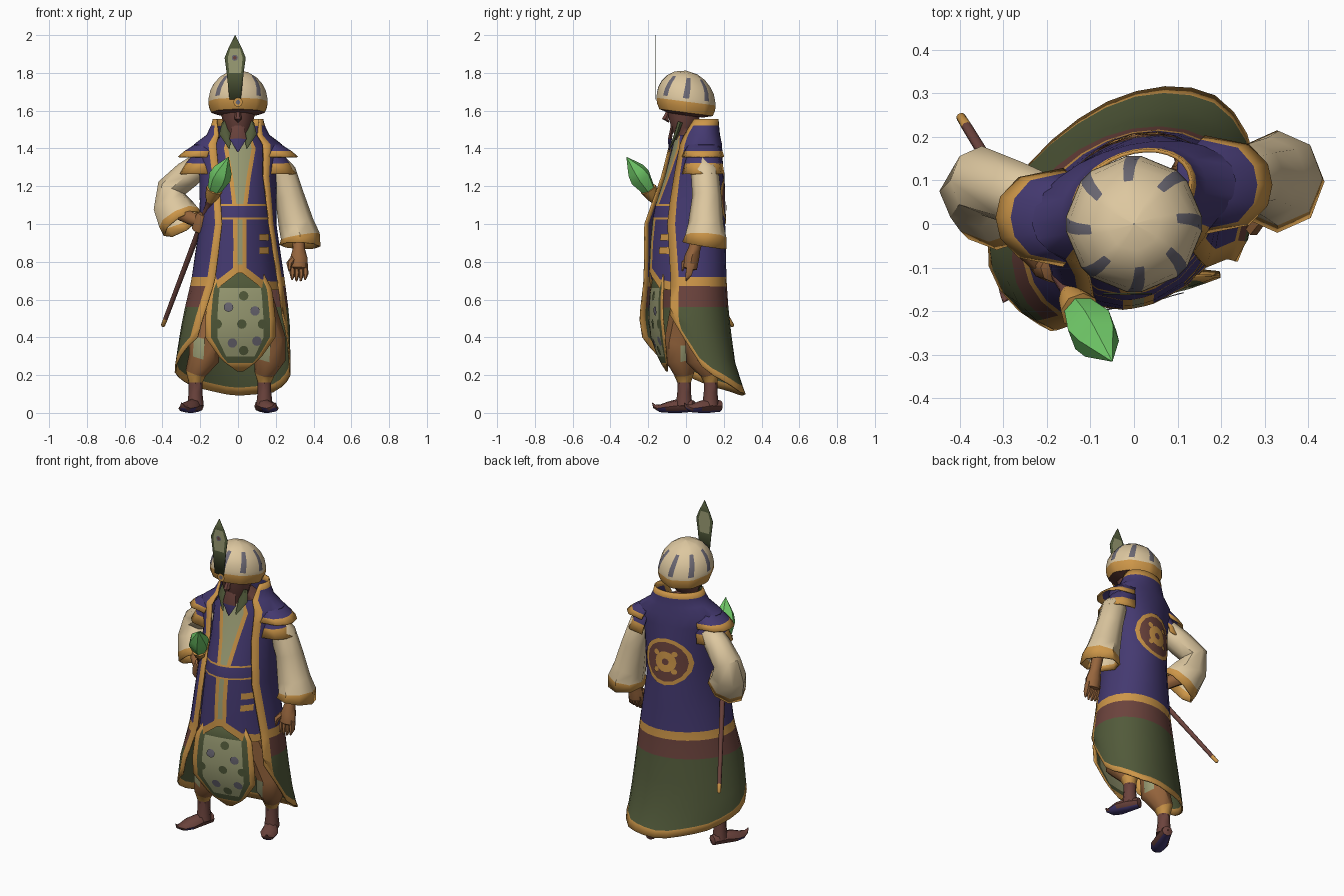
import bpy, bmesh
from math import sin, cos, pi, radians, sqrt
from mathutils import Vector

if "Cube" in bpy.data.objects:
    bpy.data.objects.remove(bpy.data.objects["Cube"])

# Flat colours
COLOURS = {"purple": "463C70", "cream": "DCC69E", "gold": "CC954A", "dark_green": "535B3D",
           "pale_green": "9A9C74", "maroon": "6B453F", "skin": "95653F", "gem_green": "72CC6A",
           "slate": "6B6873"}
MATS = {}
for key, code in COLOURS.items():
    rgb = [(int(code[i:i + 2], 16) / 255) ** 2.2 for i in (0, 2, 4)] + [1]
    m = bpy.data.materials.new(key)
    m.use_nodes = True
    m.diffuse_color = rgb
    bsdf = m.node_tree.nodes["Principled BSDF"]
    bsdf.inputs["Base Color"].default_value = rgb
    bsdf.inputs["Roughness"].default_value = 0.8
    MATS[key] = m


def grid(name, rows, colour, closed=False, solid=0.0):
    """Skin rows of points; colour is a name or a function of (row, column)."""
    pick = colour if callable(colour) else lambda i, j: colour
    bm = bmesh.new()
    vs = [[bm.verts.new(p) for p in row] for row in rows]
    used = []
    n = len(rows[0])
    for i in range(len(rows) - 1):
        for j in range(n if closed else n - 1):
            k = (j + 1) % n
            f = bm.faces.new((vs[i][j], vs[i][k], vs[i + 1][k], vs[i + 1][j]))
            c = pick(i, j)
            if c not in used:
                used.append(c)
            f.material_index = used.index(c)
    bmesh.ops.remove_doubles(bm, verts=bm.verts, dist=0.0005)
    bmesh.ops.recalc_face_normals(bm, faces=bm.faces)
    me = bpy.data.meshes.new(name)
    bm.to_mesh(me)
    bm.free()
    for c in used:
        me.materials.append(MATS[c])
    ob = bpy.data.objects.new(name, me)
    bpy.context.collection.objects.link(ob)
    bpy.ops.object.select_all(action='DESELECT')
    ob.select_set(True)
    bpy.context.view_layer.objects.active = ob
    bpy.ops.object.shade_smooth_by_angle(angle=radians(45))
    if solid:
        mod = ob.modifiers.new("thickness", 'SOLIDIFY')
        mod.thickness, mod.offset = solid, 0
    return ob


def tube(name, rings, colour, sides=8, solid=0.0):
    """Loft elliptical rings (x, y, z, width, depth) along their centres."""
    pts = [Vector(r[:3]) for r in rings]
    d = (pts[-1] - pts[0]).normalized()
    ref = Vector((0, 1, 0)) if abs(d.z) > 0.6 else Vector((0, 0, 1))
    rows = []
    for i, r in enumerate(rings):
        t = (pts[min(i + 1, len(pts) - 1)] - pts[max(i - 1, 0)]).normalized()
        u = ref.cross(t).normalized()
        v = t.cross(u)
        rows.append([pts[i] + u * r[3] * cos(2 * pi * k / sides) + v * r[-1] * sin(2 * pi * k / sides)
                     for k in range(sides)])
    return grid(name, rows, colour, True, solid)


def lerp_table(table, x):
    """Linear lookup in rows sorted by their first value."""
    if x <= table[0][0]:
        return table[0][1:]
    for a, b in zip(table, table[1:]):
        if x <= b[0]:
            t = (x - a[0]) / (b[0] - a[0])
            return [p + (q - p) * t for p, q in zip(a[1:], b[1:])]
    return table[-1][1:]


def disc(name, surface, x, z, rings, lift):
    """Thin round plate lying on surface(x, z); rings are (radius, colour)."""
    rows = []
    for r in [0] + [q[0] for q in rings]:
        row = []
        for k in range(16):
            px, pz = x + r * cos(k * pi / 8), z + r * sin(k * pi / 8)
            row.append((px, surface(px, pz) + lift, pz))
        rows.append(row)
    return grid(name, rows, lambda i, j: rings[i][1], True)


SHEAR = 0.2   # the body is turned, right side forward

# Long coat, open at the front: z, cx, cy, rx, ry, right and left edge angles, shear
COAT = [(0.1, -.02, .04, .305, .26, 130, 115, .34), (0.23, -.03, .02, .305, .235, 130, 115, .28),
        (0.5, -.01, -.02, .28, .24, 141, 118, SHEAR), (0.7, 0, -.01, .245, .215, 150, 121, SHEAR),
        (1.0, 0, -.01, .2, .21, 155, 125, SHEAR), (1.25, 0, .03, .2, .16, 150, 138, SHEAR),
        (1.42, 0, .05, .23, .13, 150, 145, SHEAR), (1.48, 0, .06, .15, .11, 140, 140, SHEAR),
        (1.555, 0, .07, .13, .095, 120, 120, SHEAR)]
HEM = [(-145, .43), (-90, .23), (-45, .14), (0, .09), (45, .11), (90, .22), (118, .52)]
COLS = [0, .042] + [.042 + .916 * k / 18 for k in range(1, 18)] + [.958, 1]
UPPER = [1.555, 1.52, 1.47, 1.42, 1.35, 1.25, 1.12, 1.0, .85, .72, .67, .56]


def coat_row(level, drop):
    """One row; drop 0 to 1 runs down to the trim, 2 is the hem itself."""
    row = []
    for u in COLS:
        z = level
        for _ in range(3):
            cx, cy, rx, ry, fr, fl, shear = lerp_table(COAT, z)
            phi = -fr + u * (fr + fl)
            hem = lerp_table(HEM, phi)[0]
            if drop:
                z = hem + .042 + (level - hem - .042) * (1 - drop) if drop < 2 else hem
        a = radians(phi)
        x = cx + rx * sin(a)
        row.append((x, cy + ry * cos(a) + shear * x, z))
    return row


def coat_colour(i, j):
    if i == 0 or j in (0, len(COLS) - 2) or i in (9, 14):
        return "gold"
    return "purple" if i < 9 else "maroon" if i == 10 else "dark_green"


coat = [coat_row(z, 0) for z in UPPER] + [coat_row(.56, d) for d in (.35, .7, 1, 2)]
grid("long_coat", coat, coat_colour, solid=.008)


def coat_back(x, z):
    cx, cy, rx, ry = lerp_table(COAT, z)[:4]
    return cy + ry * sqrt(max(0, 1 - ((x - cx) / rx) ** 2)) + SHEAR * x


# Round emblem on the back
disc("back_emblem", coat_back, 0, 1.14,
     [(.02, "maroon"), (.062, "gold"), (.12, "maroon"), (.142, "gold")], .009)
for k in range(4):
    a = pi / 4 + k * pi / 2
    disc("emblem_spot", coat_back, .075 * cos(a), 1.14 + .075 * sin(a), [(.016, "gold")], .013)

# Front of the tunic: z, cx, cy, rx, ry, half width of the centre strip
TUNIC = [(.6, .01, 0, .22, .2, .014), (.9, .01, 0, .185, .187, .013), (1.07, .01, 0, .17, .17, .014),
         (1.25, .01, .02, .165, .13, .036), (1.40, .01, .03, .16, .1, .062), (1.47, .01, .03, .1, .09, .05)]


def tunic_front(x, z):
    cx, cy, rx, ry, w = lerp_table(TUNIC, z)
    return cy - ry * sqrt(max(0, 1 - ((x - cx) / rx) ** 2)) + SHEAR * x


rows = []
LEVELS = [1.47, 1.40, 1.25, 1.12, 1.105, 1.095, 1.035, 1.025, .9, .8, .045, 0]
for z in LEVELS:
    cx, cy, rx, ry, w = lerp_table(TUNIC, max(z, .7))
    xs = [-.98 * rx, -.8 * rx, -.55 * rx, -w - .022, -w, w, w + .022, .55 * rx, .8 * rx, .98 * rx]
    row = []
    for x in xs:
        pz = z if z > .1 else z + .65 + .1 * max(0, 1 - abs(x) / .13)
        row.append((x + cx, tunic_front(x + cx, pz), pz))
    rows.append(row)


def tunic_colour(i, j):
    if i in (4, 6, 10):
        return "gold"
    if i == 5:
        return "purple"
    return "pale_green" if j == 4 else "gold" if j in (3, 5) else "purple"


grid("tunic", rows, tunic_colour)

# Belt pouch straps
for z in (.86, .93):
    grid("pouch_strap", [[(x, tunic_front(x, q) - .008, q) for x in (.115, .14, .165)]
                         for q in (z - .018, z + .018)], "gold")

# Hanging front apron: z, half width, y
APRON = [(.22, .015, -.1), (.28, .1, -.125), (.4, .185, -.165), (.55, .185, -.18),
         (.66, .165, -.165), (.78, .1, -.145)]


def apron_y(x, z):
    return lerp_table(APRON, z)[1] + .5 * x * x + SHEAR * x


rows = [[(.012 + f * lerp_table(APRON, z)[0], apron_y(f * lerp_table(APRON, z)[0], z), z)
         for f in (-1, -.84, -.66, -.3, 0, .3, .66, .84, 1)]
        for z in (.78, .66, .62, .5, .4, .34, .3, .265, .22)]
grid("front_apron", rows, lambda i, j: "gold" if j in (0, 7) or i > 6 else
     "pale_green" if 1 < j < 6 and 0 < i < 6 else "dark_green", solid=.006)
for x, z, c in ((-.05, .56, "slate"), (.09, .54, "slate"), (-.03, .37, "slate"), (.1, .38, "slate"),
                (.02, .47, "dark_green"), (-.11, .47, "dark_green"), (.13, .47, "dark_green"),
                (.03, .62, "dark_green"), (.03, .33, "dark_green")):
    disc("apron_spot", apron_y, x, z, [(.025, c)], -.008)

# Head, nose, beard and shirt collar
tube("head", [(0, .05, 1.42, .13, .1), (0, .03, 1.45, .09), (0, -.005, 1.48, .06), (0, -.01, 1.51, .07),
              (0, -.01, 1.56, .085), (0, -.01, 1.64, .1)], "maroon", 10)
tube("nose", [(0, -.085, 1.61, .012), (0, -.11, 1.555, .02), (0, -.09, 1.54, .004)], "maroon", 6)
tube("beard", [(0, -.07, 1.53, .03, .01), (0, -.085, 1.45, .045, .012), (0, -.09, 1.38, .002)],
     lambda i, j: "maroon" if i == 0 else "purple", 6)
for s in (-1, 1):
    tube("shirt_collar", [(s * .07, -.03, 1.54, .015), (s * .07, -.05, 1.48, .03, .012),
                          (s * .045, -.085, 1.4, .004)], "dark_green", 6)

# Striped turban with a gold band, tipped back a little
PROFILE = [(1.575, .09), (1.59, .142), (1.62, .155), (1.648, .157), (1.665, .156),
           (1.705, .148), (1.74, .13), (1.775, .1), (1.8, .06), (1.812, .001)]
rows = []
for i, (z, r) in enumerate(PROFILE):
    angles = [radians(90 + 45 * k + d + 2.5 * max(0, i - 4)) for k in range(8) for d in (-6, 6)]
    rows.append([(r * cos(a), r * sin(a), z - .13 * r * sin(a)) for a in angles])
grid("turban", rows, lambda i, j: "maroon" if i == 0 else "gold" if i < 3 else
     "slate" if j % 2 == 0 and 3 < i < 7 else "cream", True)
disc("turban_jewel", lambda x, z: -.16, 0, 1.645, [(.012, "slate"), (.024, "gold")], -.006)

# Tall feather
FEATHER = [(1.66, .03), (1.8, .045), (1.88, .056), (1.93, .036), (2.0, .0006)]
grid("feather", [[(-.015 + w * f, -.16, z) for f in (-1, -.7, .7, 1)] for z, w in FEATHER],
     lambda i, j: "pale_green" if j == 1 and i in (1, 2) else "dark_green", solid=.004)
disc("feather_eye", lambda x, z: -.16, -.017, 1.88, [(.009, "maroon"), (.016, "slate")], -.005)

# Layered shoulder flaps
for side, s, y0 in (("left", 1, .09), ("right", -1, .015)):
    for layer, reach, drop in (("upper", .215, .08), ("lower", .205, .17)):
        rows = []
        for d in (0, .5, .84, 1):
            rows.append([(s * (.1 + d * reach * cos(a) ** .5), y0 + (.05 + .06 * d) * sin(a),
                          1.465 - .03 * d - drop * d * d)
                         for a in [radians(q) for q in (-85, -55, -25, 0, 25, 55, 85)]])
        grid(side + "_shoulder_flap_" + layer, rows,
             lambda i, j: "gold" if i == 2 else "purple", solid=.008)

# Wide sleeves with gold cuffs
tube("left_sleeve", [(.18, .08, 1.35, .05), (.235, .1, 1.27, .07), (.272, .11, 1.15, .073),
                     (.308, .105, 1.0, .09), (.33, .105, .935, .1, .105), (.328, .097, .885, .105, .115)],
     lambda i, j: "gold" if i == 4 else "cream", 8, .008)
tube("right_sleeve", [(-.17, .04, 1.34, .055), (-.27, .07, 1.26, .07), (-.35, .1, 1.19, .075),
                      (-.345, .075, 1.1, .1, .085), (-.315, .045, 1.035, .11, .09),
                      (-.293, .025, 1.0, .115, .09)],
     lambda i, j: "gold" if i == 4 else "cream", 8, .008)

# Left arm and open hand
tube("left_hand", [(.32, .08, 1.0, .035), (.322, .045, .87, .032), (.322, .03, .82, .046, .04),
                   (.322, .022, .765, .047, .036), (.32, .015, .75, .001)], "skin")
for k in range(4):
    x = .286 + k * .023
    tube("left_finger", [(x, .025, .79, .015, .022), (x + .003, .015, .735, .015, .02),
                         (x, 0, .695 + abs(k - 1.5) * .007, .005)], "skin", 6)
tube("left_thumb", [(.295, .02, .82, .016), (.272, -.012, .79, .017), (.272, -.02, .75, .005)], "skin", 6)

# Right arm and gripping fist
tube("right_forearm", [(-.31, .05, 1.06, .04), (-.25, -.04, 1.03, .036), (-.2, -.09, 1.01, .034)], "skin")
tube("right_fist", [(-.215, -.07, .955, .004), (-.21, -.08, .965, .036), (-.195, -.09, 1.01, .043),
                    (-.18, -.1, 1.05, .036), (-.178, -.103, 1.06, .004)], "skin")

# Staff with a gold cup and a faceted gem
low, high, tip = Vector((-.4, .25, .455)), Vector((-.13, -.19, 1.17)), Vector((-.05, -.315, 1.355))
shaft = [(0, .002), (.01, .011), (.06, .012), (.9, .016), (.93, .022), (.96, .034), (1.02, .046), (1.03, .002)]
tube("staff", [(*low.lerp(high, t), r) for t, r in shaft],
     lambda i, j: "gold" if i < 2 or i > 3 else "maroon")
tube("staff_gem", [(*high.lerp(tip, t), r) for t, r in
                   ((-.05, .002), (0, .034), (.42, .06), (.62, .05), (1, .001))], "gem_green", 6)

# Baggy trousers, ankle wraps and curled shoes
LEGS = {"left": ((.14, .13), (.17, .08), (.09, .04), (.11, .19), (.2, -.01)),
        "right": ((-.225, -.01), (-.18, -.03), (-.09, .02), (-.205, .05), (-.3, -.18))}
for side, (ankle, knee, hip, heel, toe) in LEGS.items():
    tube(side + "_trouser", [(*hip, .62, .09), (*knee, .38, .085), (*knee, .29, .082),
                             (*ankle, .21, .055), (*ankle, .16, .036)],
         lambda i, j: "gold" if i == 3 else "pale_green" if i == 1 and j % 3 == 0 else "skin")
    tube(side + "_ankle", [(*ankle, .17, .036), (*ankle, .11, .036), (*ankle, .04, .044)], "maroon")
    a, b = Vector((*heel, 0)), Vector((*toe, 0))
    shoe = [(0, .035, .004, .004), (.04, .036, .03, .03), (.35, .038, .04, .038), (.62, .03, .05, .03),
            (.82, .024, .035, .02), (.94, .034, .014, .011), (1, .055, .001, .001)]
    ob = tube(side + "_shoe", [(*(a.lerp(b, t) + Vector((0, 0, z))), w, h) for t, z, w, h in shoe], "maroon")
    ob.data.materials.append(MATS["purple"])
    for f in ob.data.polygons:
        if f.normal.z < -.5:
            f.material_index = 1
